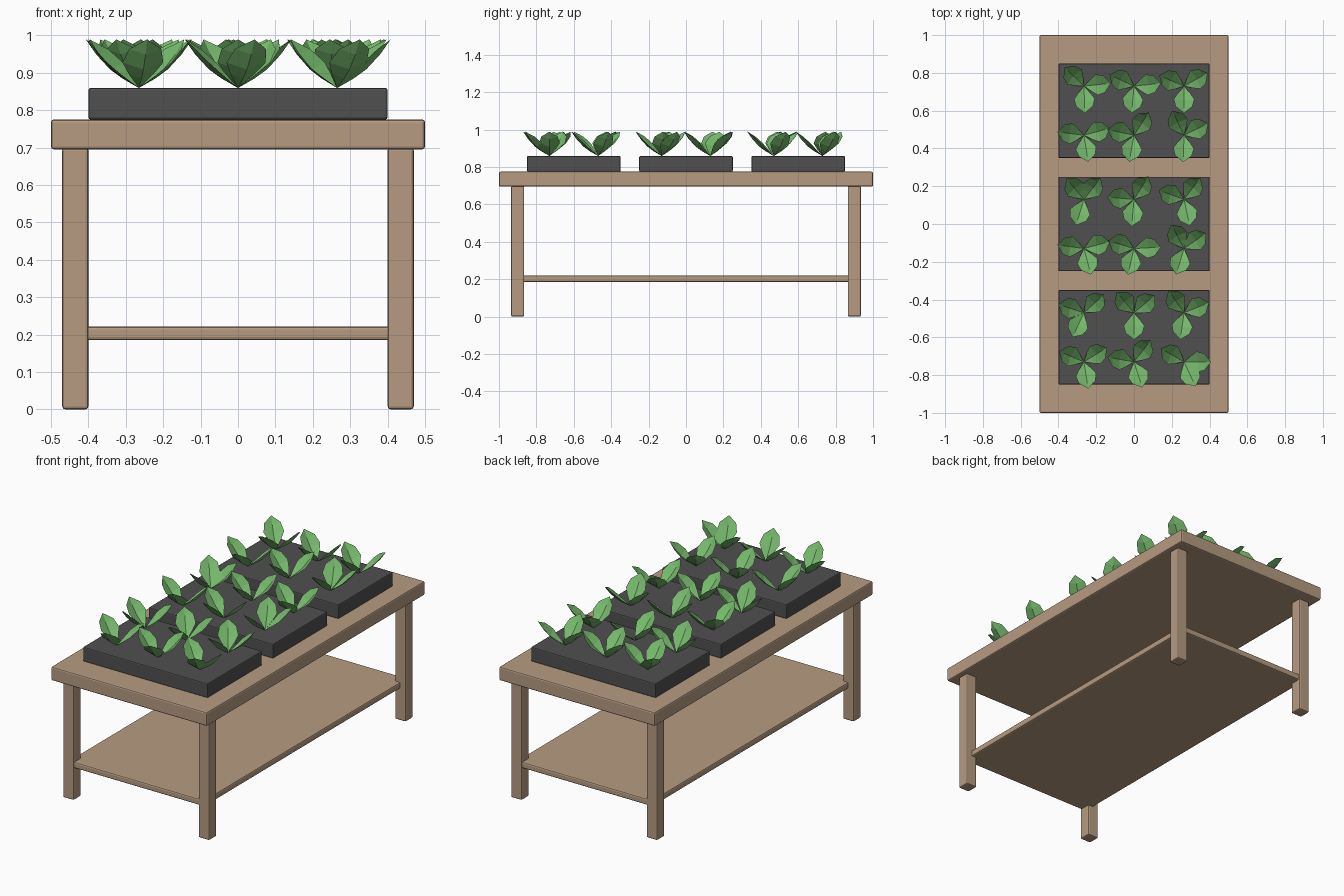
import bpy
import bmesh
from math import cos, sin, radians

default_cube = bpy.data.objects.get("Cube")
if default_cube:
    bpy.data.objects.remove(default_cube, do_unlink=True)


def make_material(name, rgb):
    mat = bpy.data.materials.new(name)
    mat.use_nodes = True
    color = (*rgb, 1)
    mat.diffuse_color = color
    mat.node_tree.nodes["Principled BSDF"].inputs["Base Color"].default_value = color
    return mat


wood = make_material("light wood", (0.47, 0.33, 0.22))
plastic = make_material("dark grey plastic", (0.08, 0.08, 0.08))
leaf_green = make_material("leaf green", (0.18, 0.48, 0.15))


def finish(name, bm, material):
    mesh = bpy.data.meshes.new(name)
    bm.to_mesh(mesh)
    bm.free()
    mesh.materials.append(material)
    obj = bpy.data.objects.new(name, mesh)
    bpy.context.collection.objects.link(obj)
    return obj


def box(name, center, size, material, bevel=0.008):
    """Box with softly rounded edges."""
    bm = bmesh.new()
    bmesh.ops.create_cube(bm, size=1)
    bmesh.ops.scale(bm, vec=size, verts=bm.verts)
    bmesh.ops.translate(bm, vec=center, verts=bm.verts)
    obj = finish(name, bm, material)
    mod = obj.modifiers.new("rounded edges", "BEVEL")
    mod.width = bevel
    mod.segments = 2
    return obj


# Table: top, lower shelf and four legs
box("table_top", (0, 0, 0.735), (1, 2, 0.08), wood)
box("lower_shelf", (0, 0, 0.203), (0.87, 1.86, 0.036), wood)
for side_x, x in (("right", -1), ("left", 1)):
    for side_y, y in (("front", -1), ("back", 1)):
        box(f"{side_y}_{side_x}_leg", (x * 0.435, y * 0.9, 0.35), (0.07, 0.07, 0.7), wood)

# Three planting trays
for name, y in (("front", -0.6), ("middle", 0), ("back", 0.6)):
    box(f"{name}_tray", (0, y, 0.817), (0.8, 0.5, 0.084), plastic, 0.006)

# Leaf stations from stem to tip: reach, height, half width, rim lift
LEAF = ((0.045, 0.026, 0.034, 0.012), (0.078, 0.05, 0.055, 0.018),
        (0.115, 0.09, 0.044, 0.014))
TIP = (0.143, 0.13)


def add_leaf(bm, angle):
    """Cupped pointed leaf leaning outward along the given heading."""
    c, s = cos(radians(angle)), sin(radians(angle))

    def vert(reach, across, height):
        return bm.verts.new((reach * c - across * s, reach * s + across * c, height))

    base, tip = vert(0, 0, 0), vert(TIP[0], 0, TIP[1])
    rows = [[vert(r - lift * 0.5 * abs(k), k * w, h + lift * abs(k)) for k in (-1, 0, 1)]
            for r, h, w, lift in LEAF]
    for i in (0, 1):
        bm.faces.new((base, rows[0][i], rows[0][i + 1]))
        for low, high in zip(rows, rows[1:]):
            bm.faces.new((low[i], high[i], high[i + 1], low[i + 1]))
        bm.faces.new((rows[-1][i], tip, rows[-1][i + 1]))


# Seedlings: leaf headings in degrees for each plant, rows run back to front
HEADINGS = (
    ((136, 6, -88), (155, 6, -95), (157, 29, -90)),
    ((173, 15, -81), (168, 57, -100), (116, 26, -92)),
    ((130, 52, -107), (175, 58, -95), (160, 53, -78)),
    ((172, 15, -75), (163, 3, -103), (118, 35, -107)),
    ((162, 42, -115), (130, 40, -90), (125, 22, -98)),
    ((157, 32, -81), (170, 52, -72), (150, 0, -65)),
)
ROW_Y = [tray + offset for tray in (0.6, 0, -0.6) for offset in (0.13, -0.13)]
for row, (y, plants) in enumerate(zip(ROW_Y, HEADINGS), 1):
    for column, headings in enumerate(plants):
        bm = bmesh.new()
        for angle in headings:
            add_leaf(bm, angle)
        bmesh.ops.recalc_face_normals(bm, faces=bm.faces)
        plant = finish(f"seedling_row_{row}_plant_{column + 1}", bm, leaf_green)
        plant.location = ((column - 1) * 0.265, y, 0.859)
